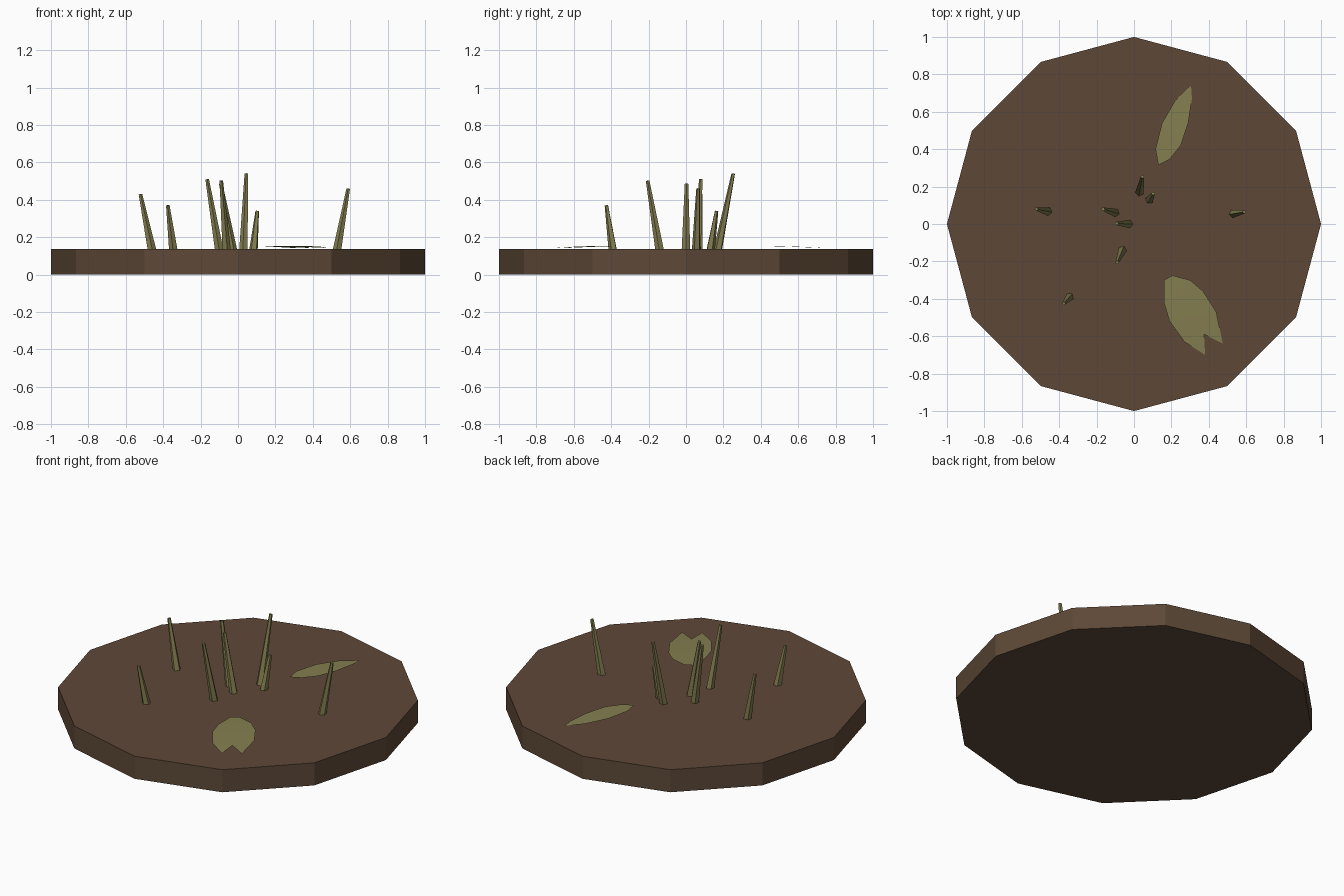
import bpy, bmesh
from mathutils import Vector

cube = bpy.data.objects.get("Cube")
if cube:
    bpy.data.objects.remove(cube, do_unlink=True)


def material(name, rgb):
    m = bpy.data.materials.new(name)
    m.use_nodes = True
    m.diffuse_color = (*rgb, 1)
    m.node_tree.nodes["Principled BSDF"].inputs["Base Color"].default_value = (*rgb, 1)
    return m


soil = material("soil brown", (0.11, 0.065, 0.038))
grass = material("dry grass green", (0.23, 0.21, 0.08))


def tapered(name, base, tip, r1, r2, sides, mat):
    """Straight tapered prism running from base to tip."""
    base, tip = Vector(base), Vector(tip)
    axis = tip - base
    bpy.ops.mesh.primitive_cone_add(vertices=sides, radius1=r1, radius2=r2,
                                    depth=axis.length, location=(base + tip) / 2)
    o = bpy.context.object
    o.name = name
    o.rotation_euler = axis.to_track_quat('Z', 'Y').to_euler()
    o.data.materials.append(mat)
    return o


# Twelve-sided earth disc
TOP = 0.138
bpy.ops.mesh.primitive_cylinder_add(vertices=12, radius=1, depth=TOP, location=(0, 0, TOP / 2))
disc = bpy.context.object
disc.name = "earth_disc"
disc.data.materials.append(soil)

# Leaning stalks: base x, y and tip x, y, z
stalks = [
    (-.46, .067, -.522, .08, .43),
    (-.345, -.39, -.375, -.425, .37),
    (-.10, .06, -.165, .08, .51),
    (-.062, -.14, -.09, -.205, .502),
    (-.028, 0, -.093, .003, .485),
    (.03, .17, .045, .253, .54),
    (.083, .13, .103, .163, .34),
    (.53, .055, .59, .065, .46),
]
for i, (bx, by, tx, ty, tz) in enumerate(stalks):
    tapered(f"stalk_{i + 1}", (bx, by, TOP - .01), (tx, ty, tz), .024, .01, 5, grass)


def leaf(name, outline, root, end):
    """Thin fallen leaf that droops from its root to its end."""
    root, end = Vector(root), Vector(end)
    span = end - root
    bm = bmesh.new()
    verts = []
    for p in outline:
        t = (Vector(p) - root).dot(span) / span.length_squared
        t = min(max(t, 0), 1)
        verts.append(bm.verts.new((*p, .154 - .012 * t ** 2)))
    bm.faces.new(verts)
    bmesh.ops.triangulate(bm, faces=bm.faces[:])
    bmesh.ops.recalc_face_normals(bm, faces=bm.faces[:])
    for f in bm.faces:
        if f.normal.z < 0:
            f.normal_flip()
    me = bpy.data.meshes.new(name)
    bm.to_mesh(me)
    bm.free()
    o = bpy.data.objects.new(name, me)
    bpy.context.collection.objects.link(o)
    me.materials.append(grass)


# Fallen leaves: a slim one behind, a broad notched one in front
leaf("slim_leaf",
     [(.13, .315), (.19, .345), (.25, .42), (.29, .54), (.31, .67), (.305, .74),
      (.22, .66), (.15, .54), (.115, .4)], (.13, .315), (.305, .74))
leaf("broad_leaf",
     [(.16, -.3), (.16, -.42), (.19, -.52), (.27, -.63), (.38, -.7), (.375, -.59),
      (.475, -.64), (.44, -.47), (.37, -.36), (.3, -.3), (.205, -.275), (.205, -.325)],
     (.2, -.3), (.43, -.68))
